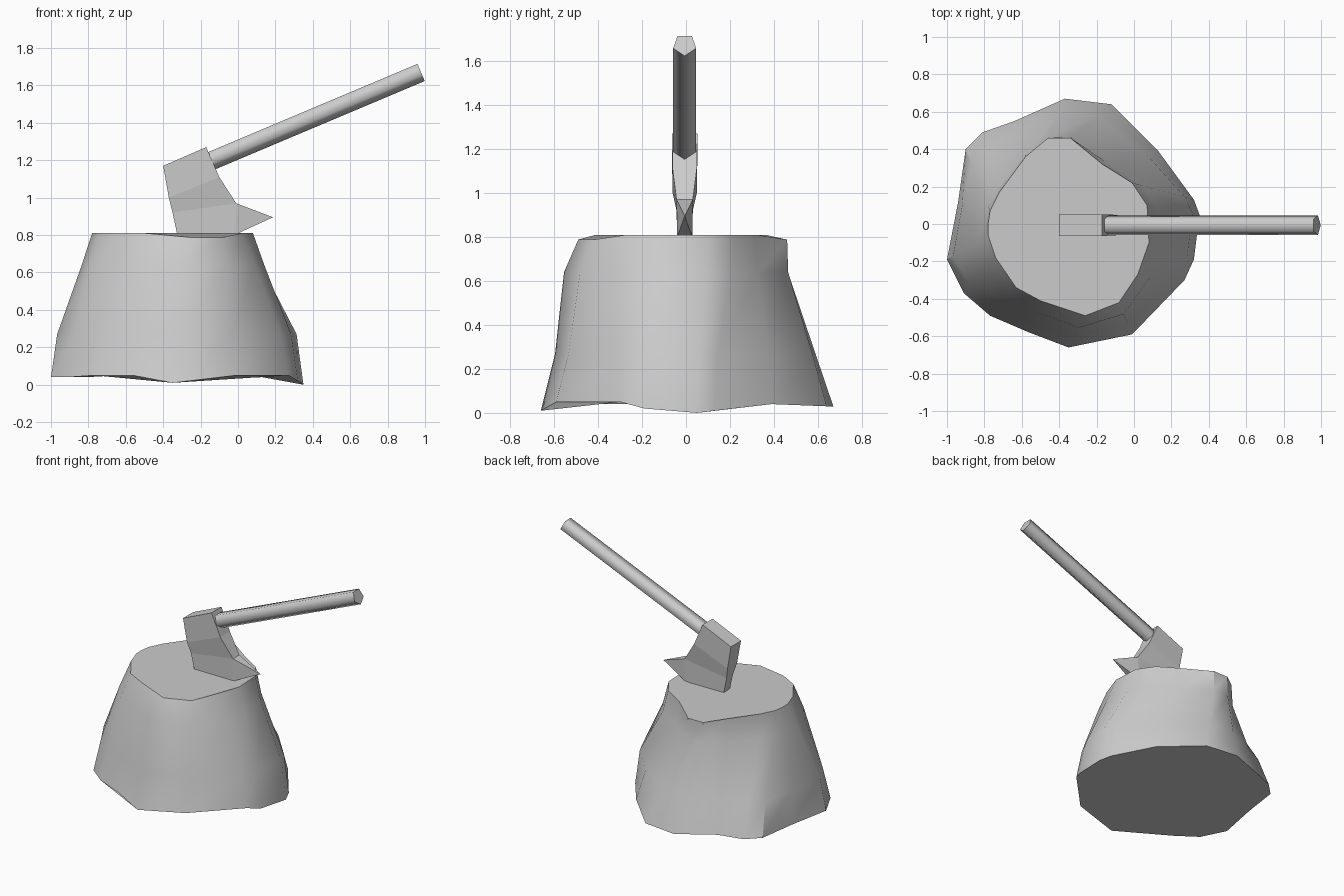
import bpy
import math
from mathutils import Vector

cube = bpy.data.objects.get("Cube")
if cube:
    bpy.data.objects.remove(cube)

grey = bpy.data.materials.new("plain grey")
grey.use_nodes = True
colour = (0.6, 0.6, 0.6, 1)
grey.diffuse_color = colour
grey.node_tree.nodes["Principled BSDF"].inputs["Base Color"].default_value = colour


def build(name, verts, faces, smooth=None):
    """Make a mesh object, optionally smooth shaded below an angle in degrees."""
    mesh = bpy.data.meshes.new(name)
    mesh.from_pydata(verts, [], faces)
    mesh.materials.append(grey)
    obj = bpy.data.objects.new(name, mesh)
    bpy.context.collection.objects.link(obj)
    bpy.ops.object.select_all(action='DESELECT')
    obj.select_set(True)
    bpy.context.view_layer.objects.active = obj
    bpy.ops.object.mode_set(mode='EDIT')
    bpy.ops.mesh.select_all(action='SELECT')
    bpy.ops.mesh.normals_make_consistent(inside=False)
    bpy.ops.object.mode_set(mode='OBJECT')
    if smooth:
        bpy.ops.object.shade_smooth_by_angle(angle=math.radians(smooth))
    return obj


def loft(rings):
    """Vertices and faces of a capped skin over equal rings."""
    n = len(rings[0])
    verts = [v for ring in rings for v in ring]
    faces = [(r * n + i, r * n + (i + 1) % n, (r + 1) * n + (i + 1) % n, (r + 1) * n + i)
             for r in range(len(rings) - 1) for i in range(n)]
    faces += [tuple(range(n)), tuple(range(len(verts) - n, len(verts)))]
    return verts, faces


# Tree stump: irregular rim and root outlines, flaring between them
rim = [(-.78, -.06), (-.74, -.18), (-.63, -.34), (-.5, -.41), (-.26, -.49), (-.08, -.42),
       (.02, -.27), (.08, -.1), (.07, .1), (-.01, .22), (-.17, .32), (-.34, .46),
       (-.46, .46), (-.58, .36), (-.72, .17), (-.77, .07), (-.78, 0)]
root = [(-1, -.19), (-.91, -.37), (-.77, -.49), (-.56, -.58), (-.35, -.66), (-.01, -.59),
        (.27, -.3), (.32, -.19), (.35, .05), (.32, .13), (.13, .39), (-.12, .64),
        (-.37, .67), (-.64, .55), (-.81, .49), (-.9, .4), (-.94, .12)]
root_z = [.04, .04, .05, .05, .01, .05, .05, .02, 0, .01, .04, .03, .03, .05, .04, .04, .04]
low, mid, high, top = [], [], [], []
for i, (a, b, z) in enumerate(zip(rim, root, root_z)):
    a, b = Vector((*a, .81)), Vector((*b, z))
    if i in (4, 5, 11, 12):
        a.z = .788
    side = b.y / .66
    for ring, flare, height in ((mid, .87 - .25 * side * side, .27), (high, .2 - .18 * side, .64)):
        p = a.lerp(b, flare)
        p.z = height
        ring.append(p)
    low.append(b)
    top.append(a)
build("tree_stump", *loft([low, mid, high, top]), smooth=35)

# Axe head: four-sided sections from poll to blade, then a pointed beard
sections = [((-.4, 1.17), (-.17, 1.27), .058), ((-.37, 1.0), (-.1, 1.11), .055),
            ((-.35, .92), (-.01, .97), .037), ((-.32, .78), (-.02, .8), .034)]
MID_Y = -.006
rings = [[(l[0], MID_Y - t, l[1]), (r[0], MID_Y - t, r[1]),
          (r[0], MID_Y + t, r[1]), (l[0], MID_Y + t, l[1])] for l, r, t in sections]
verts, faces = loft(rings)
faces.remove((9, 10, 14, 13))
verts.append((.187, MID_Y, .895))
tip = len(verts) - 1
faces += [(a, b, tip) for a, b in ((9, 10), (10, 14), (14, 13), (13, 9))]
build("axe_head", verts, faces)

# Handle: five-sided tapering-free shaft, flat side up
start, end = Vector((-.2, MID_Y, 1.178)), Vector((.977, MID_Y, 1.674))
along = (end - start).normalized()
across = Vector((0, 1, 0))
up = along.cross(across).normalized()
if up.z < 0:
    up = -up
shaft = []
for centre in (start, end):
    angles = [math.tau * i / 5 for i in range(5)]
    shaft.append([centre + .055 * (across * math.sin(t) - up * math.cos(t)) for t in angles])
build("axe_handle", *loft(shaft), smooth=75)
